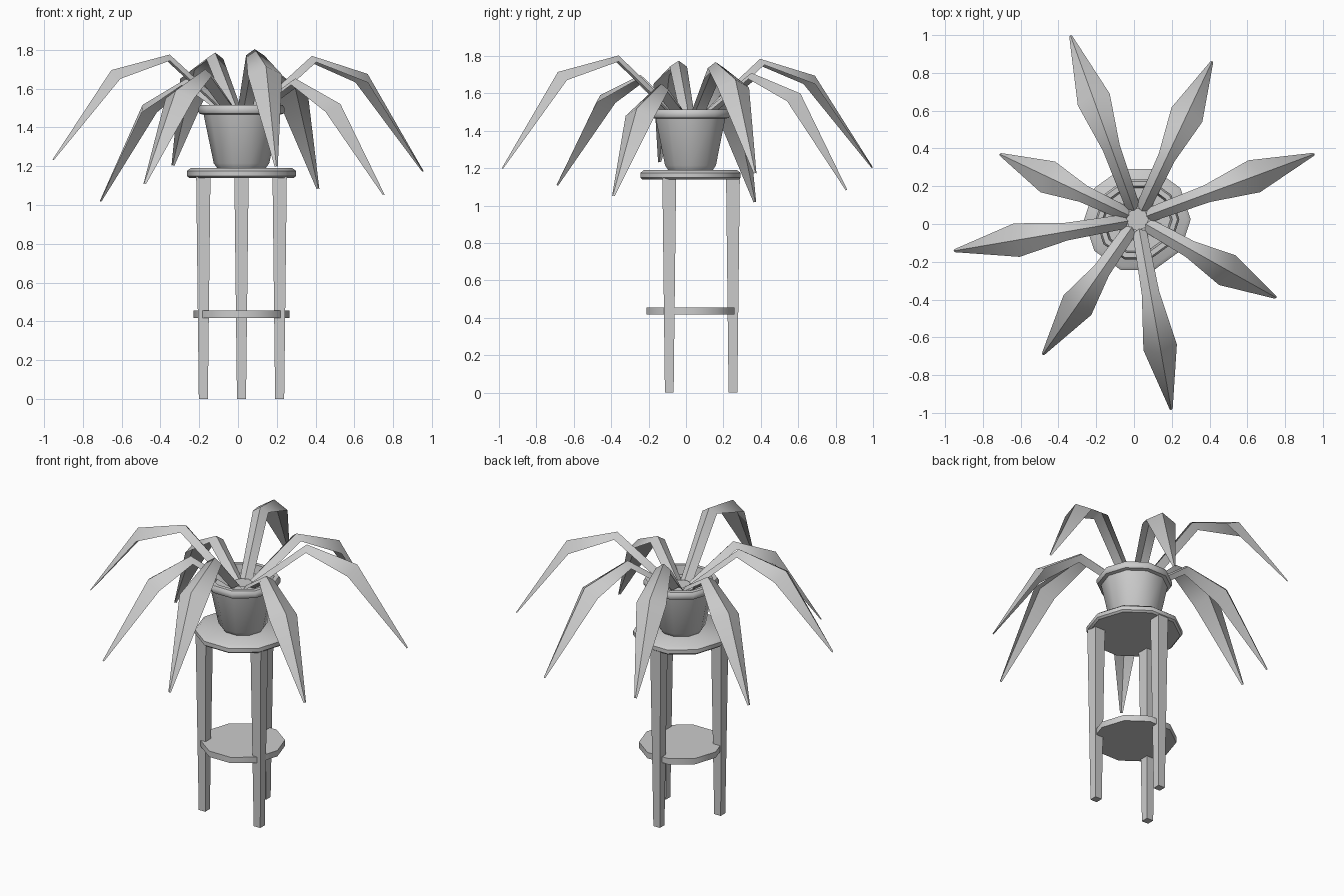
import bpy, bmesh
from math import cos, sin, pi, radians
from mathutils import Vector, Matrix

cube = bpy.data.objects.get("Cube")
if cube:
    bpy.data.objects.remove(cube, do_unlink=True)

CENTRE = Vector((0.018, 0.024, 0))

grey = bpy.data.materials.new("plain grey")
grey.use_nodes = True
colour = (0.6, 0.6, 0.6, 1)
grey.diffuse_color = colour
grey.node_tree.nodes["Principled BSDF"].inputs["Base Color"].default_value = colour


def finish(name, bm, angle):
    """Turn the bmesh into a shaded object standing at the common centre."""
    mesh = bpy.data.meshes.new(name)
    bm.to_mesh(mesh)
    bm.free()
    mesh.materials.append(grey)
    obj = bpy.data.objects.new(name, mesh)
    obj.location = CENTRE
    bpy.context.collection.objects.link(obj)
    bpy.ops.object.select_all(action="DESELECT")
    obj.select_set(True)
    bpy.context.view_layer.objects.active = obj
    bpy.ops.object.shade_smooth_by_angle(angle=radians(angle))
    return obj


def lathe(name, profile, sides=10):
    """Closed turned shape from (radius, height) points, bottom to top."""
    bm = bmesh.new()
    rings = [[bm.verts.new((r * cos(2 * pi * i / sides), r * sin(2 * pi * i / sides), z))
              for i in range(sides)] for r, z in profile]
    for low, high in zip(rings, rings[1:]):
        for i in range(sides):
            j = (i + 1) % sides
            bm.faces.new((low[i], low[j], high[j], high[i]))
    bm.faces.new(rings[0][::-1])
    bm.faces.new(rings[-1])
    return finish(name, bm, 40)


# Stand: top, shelf and three tapered square legs
lathe("stand_top", [(0.27, 1.14), (0.282, 1.15), (0.282, 1.175), (0.262, 1.19)])
lathe("stand_shelf", [(0.247, 0.418), (0.247, 0.456)])

for name, azimuth in (("back_leg", 90), ("right_leg", 210), ("left_leg", 330)):
    bm = bmesh.new()
    bmesh.ops.create_cone(bm, cap_ends=True, segments=4, radius1=0.033,
                          radius2=0.052, depth=1.15)
    bmesh.ops.rotate(bm, verts=bm.verts, matrix=Matrix.Rotation(pi / 4, 3, "Z"))
    a = radians(azimuth)
    bmesh.ops.translate(bm, verts=bm.verts, vec=(0.227 * cos(a), 0.227 * sin(a), 0.575))
    finish(name, bm, 20)

# Pot with a rounded foot, a projecting rim and a soil surface
lathe("pot", [(0.125, 1.19), (0.143, 1.215), (0.195, 1.465), (0.216, 1.47),
              (0.222, 1.48), (0.222, 1.5), (0.212, 1.515), (0.185, 1.515),
              (0.175, 1.46)])


def leaf(name, azimuth, knee, shoulder, tip):
    """Ridged blade: narrow stalk, bend, wide shoulder, then a drooping point."""
    path = [Vector((r, 0, z)) for r, z in ((0.05, 1.48), knee, shoulder, tip)]
    half_widths = (0.038, 0.047, 0.09, 0.008)
    depths = (0.03, 0.033, 0.055, 0.006)
    bm = bmesh.new()
    rows = []
    for i, point in enumerate(path):
        ahead = (path[min(i + 1, 3)] - path[max(i, 1 if i == 3 else i)])
        behind = path[i] - path[max(i - 1, 0)]
        along = (ahead.normalized() + behind.normalized()).normalized()
        below = Vector((along.z, 0, -along.x)) * depths[i]
        side = Vector((0, half_widths[i], 0))
        rows.append([bm.verts.new(p) for p in
                     (point + below - side, point, point + below + side)])
    for a, b in zip(rows, rows[1:]):
        for k in (0, 1):
            bm.faces.new((a[k], b[k], b[k + 1], a[k + 1]))
    bmesh.ops.rotate(bm, verts=bm.verts, matrix=Matrix.Rotation(radians(azimuth), 3, "Z"))
    finish(name, bm, 58)


# Eight arching leaves: azimuth, then (reach, height) of knee, shoulder, tip
leaves = [
    (110, (0.396, 1.785), (0.708, 1.695), (1.038, 1.205)),
    (64.7, (0.36, 1.71), (0.65, 1.6), (0.927, 1.085)),
    (20.3, (0.387, 1.768), (0.693, 1.675), (1.0, 1.175)),
    (-29.4, (0.318, 1.652), (0.585, 1.52), (0.845, 1.055)),
    (-79.9, (0.39, 1.803), (0.72, 1.715), (1.025, 1.2)),
    (-125, (0.325, 1.7), (0.59, 1.59), (0.875, 1.11)),
    (-170.3, (0.375, 1.775), (0.68, 1.695), (0.987, 1.235)),
    (154.6, (0.316, 1.65), (0.565, 1.515), (0.808, 1.02)),
]
for number, shape in enumerate(leaves, 1):
    leaf(f"leaf_{number}", *shape)

# Crown joining the leaf bases
crown = bmesh.new()
bmesh.ops.create_circle(crown, cap_ends=True, segments=8, radius=0.06)
bmesh.ops.translate(crown, verts=crown.verts, vec=(0, 0, 1.475))
finish("leaf_crown", crown, 30)
